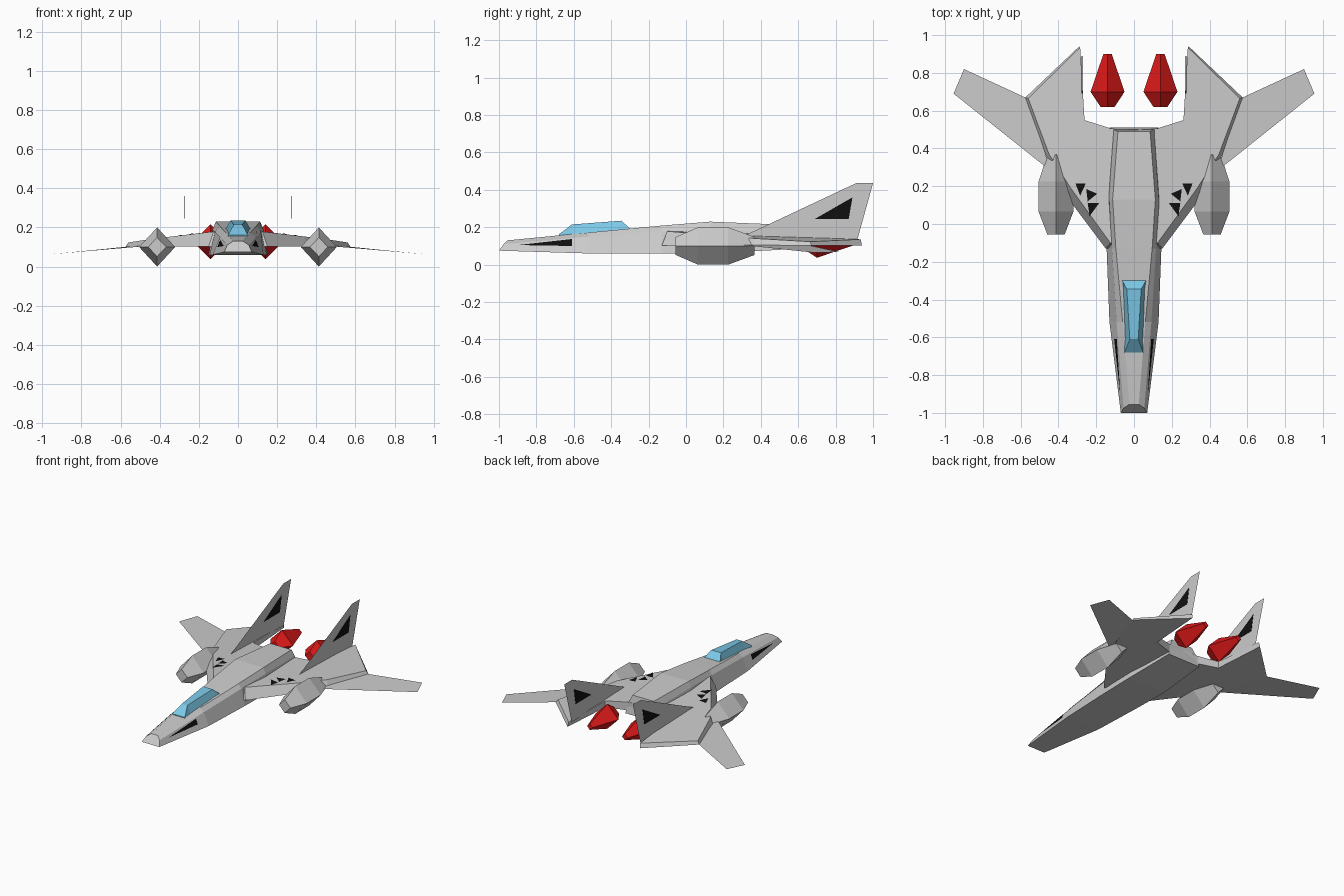
import bpy, bmesh

if "Cube" in bpy.data.objects:
    bpy.data.objects.remove(bpy.data.objects["Cube"])


def material(name, rgb):
    m = bpy.data.materials.new(name)
    m.diffuse_color = (*rgb, 1)
    m.use_nodes = True
    m.node_tree.nodes["Principled BSDF"].inputs["Base Color"].default_value = m.diffuse_color
    return m


RED = material("red", (0.75, 0.01, 0.01))
BLUE = material("glass_blue", (0.2, 0.58, 0.8))
BLACK = material("black", (0.005, 0.005, 0.005))


def make(name, rings, mat=None, mirror=False):
    """Loft rings of equal point count into a capped solid; one ring gives a flat sheet."""
    bm = bmesh.new()
    loops = [[bm.verts.new(p) for p in r] for r in rings]
    n = len(loops[0])
    for a, b in zip(loops, loops[1:]):
        for i in range(n):
            j = (i + 1) % n
            bm.faces.new((a[i], a[j], b[j], b[i]))
    bm.faces.new(loops[0])
    if len(loops) > 1:
        bm.faces.new(loops[-1])
        bmesh.ops.recalc_face_normals(bm, faces=bm.faces)
    if mirror:
        dup = bmesh.ops.duplicate(bm, geom=bm.verts[:] + bm.edges[:] + bm.faces[:])["geom"]
        for v in (g for g in dup if isinstance(g, bmesh.types.BMVert)):
            v.co.x *= -1
        bmesh.ops.reverse_faces(bm, faces=[g for g in dup if isinstance(g, bmesh.types.BMFace)])
    me = bpy.data.meshes.new(name)
    bm.to_mesh(me)
    bm.free()
    ob = bpy.data.objects.new(name, me)
    bpy.context.collection.objects.link(ob)
    if mat:
        me.materials.append(mat)
    return ob


def section(half):
    """Complete a half cross-section (x, y, z) to a symmetric ring."""
    return half + [(-x, y, z) for x, y, z in reversed(half)]


def pod(name, cx, cz, stations, mat=None):
    """Pair of diamond-section pods along y; stations are (y, rx, rz)."""
    make(name, [[(cx + rx, y, cz), (cx, y, cz + rz), (cx - rx, y, cz), (cx, y, cz - rz)]
                for y, rx, rz in stations], mat, True)


# Fuselage: bottom edge, shoulder and top edge at each station
make("fuselage", [section(s) for s in (
    [(0.07, -1, 0.075), (0.055, -0.975, 0.11), (0.025, -0.955, 0.13)],
    [(0.13, -0.52, 0.06), (0.092, -0.52, 0.15), (0.06, -0.52, 0.172)],
    [(0.145, -0.13, 0.06), (0.117, -0.13, 0.177), (0.096, -0.13, 0.209)],
    [(0.15, 0.13, 0.06), (0.13, 0.13, 0.19), (0.113, 0.13, 0.23)],
    [(0.13, 0.51, 0.08), (0.105, 0.50, 0.17), (0.085, 0.49, 0.215)])])

# Canopy
make("canopy", [section(s) for s in (
    [(0.05, -0.68, 0.15), (0.05, -0.68, 0.162)],
    [(0.052, -0.61, 0.15), (0.022, -0.61, 0.215)],
    [(0.06, -0.345, 0.18), (0.038, -0.345, 0.235)],
    [(0.063, -0.30, 0.18), (0.063, -0.30, 0.193)])], BLUE)


# Main wings: top outline is inset along the leading edge
def wing_top(x, y):
    return 0.185 - 0.075 * x - 0.03 * y


low = [(0, -0.13), (0.15, -0.13), (0.36, 0.15), (0.465, 0.36), (0.575, 0.67),
       (0.29, 0.94), (0.262, 0.55), (0.12, 0.505), (0, 0.5)]
top = [(0, -0.1), (0.125, -0.1), (0.335, 0.19), (0.45, 0.37), (0.56, 0.665),
       (0.285, 0.935), (0.262, 0.55), (0.12, 0.505), (0, 0.5)]
make("main_wing", [[(x, y, 0.102) for x, y in low],
                   [(x, y, wing_top(x, y)) for x, y in top]], None, True)

# Thin outer wings and tail fins
make("outer_wing", [[(0.44, 0.28, 0.107), (0.955, 0.69, 0.064),
                     (0.90, 0.82, 0.068), (0.565, 0.665, 0.102)]], None, True)
FIN = 0.275
make("tail_fin", [[(FIN, y, z) for y, z in
                   ((0.28, 0.14), (0.91, 0.436), (1.0, 0.436), (0.915, 0.13))]], None, True)

# Diamond nacelles and red thrusters
pod("nacelle", 0.413, 0.1, [(-0.055, 0.046, 0.048), (0.065, 0.092, 0.1),
                            (0.225, 0.092, 0.1), (0.367, 0.046, 0.048)])
pod("thruster", 0.14, 0.127, [(0.62, 0.037, 0.037), (0.70, 0.09, 0.09),
                              (0.90, 0.022, 0.022)], RED)

# Black markings on nose, wings and fins
make("nose_marking", [[(0.073, -0.9, 0.105), (0.105, -0.61, 0.10), (0.091, -0.61, 0.137)]],
     BLACK, True)
for i, tri in enumerate((((0.255, 0.215), (0.31, 0.215), (0.285, 0.15)),
                         ((0.195, 0.16), (0.253, 0.185), (0.245, 0.12)),
                         ((0.185, 0.11), (0.245, 0.11), (0.235, 0.042)))):
    make(f"wing_marking_{i + 1}",
         [[(x, y, wing_top(x, y) + 0.003) for x, y in tri]], BLACK, True)
make("fin_marking", [[(FIN + d, y, z) for y, z in ((0.69, 0.245), (0.89, 0.36), (0.87, 0.245))]
                     for d in (-0.002, 0.002)], BLACK, True)
